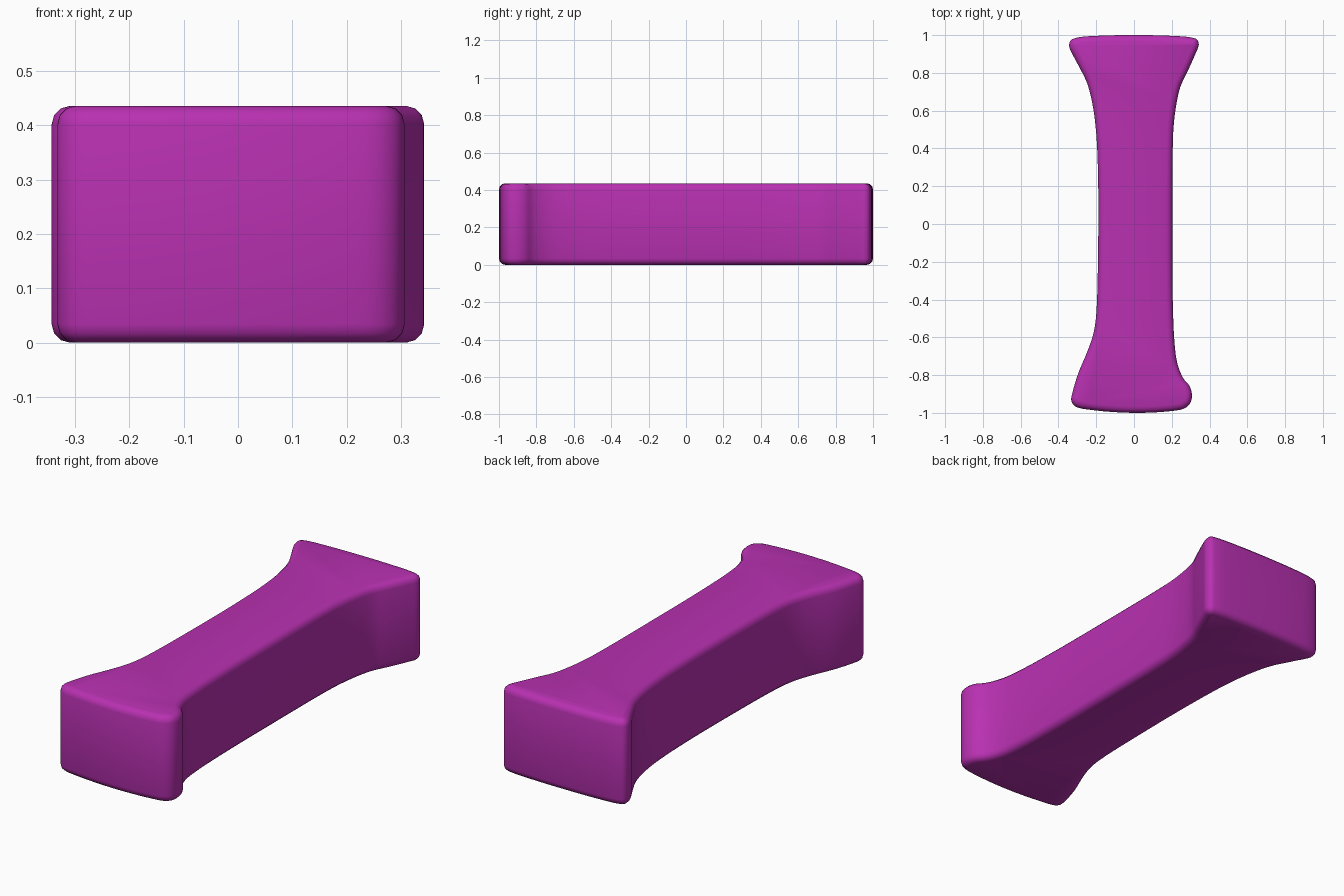
import bpy, bmesh, math
from mathutils import Vector

if "Cube" in bpy.data.objects:
    bpy.data.objects.remove(bpy.data.objects["Cube"])

HEIGHT, RIM, STEPS = 0.436, 0.034, 4

# Plan outline, counter-clockwise from the middle of the back end
OUTLINE = [(0, 1.0), (-.18, .997), (-.30, .987), (-.335, .972), (-.343, .94),
           (-.30, .85), (-.25, .75), (-.22, .635), (-.2, .48), (-.19, .24),
           (-.19, -.13), (-.2, -.48), (-.215, -.58), (-.245, -.67),
           (-.295, -.79), (-.325, -.89), (-.332, -.935), (-.31, -.966),
           (-.22, -.985), (0, -1.0), (.2, -.99), (.265, -.977),
           (.297, -.95), (.307, -.907), (.295, -.86), (.26, -.815),
           (.23, -.74), (.215, -.635), (.205, -.4), (.203, 0), (.205, .4),
           (.21, .52), (.222, .62), (.245, .725), (.28, .8), (.325, .9),
           (.343, .95), (.333, .977), (.30, .988), (.18, .997)]


def smooth_closed(points, steps):
    """Centripetal spline through a closed list of points."""
    p = [Vector(q) for q in points]
    n, out = len(p), []
    for i in range(n):
        a, b, c, d = (p[(i + k) % n] for k in (-1, 0, 1, 2))
        t1 = math.sqrt((b - a).length)
        t2 = t1 + math.sqrt((c - b).length)
        t3 = t2 + math.sqrt((d - c).length)
        for s in range(steps):
            t = t1 + (t2 - t1) * s / steps
            a1 = a.lerp(b, t / t1)
            a2 = b.lerp(c, (t - t1) / (t2 - t1))
            a3 = c.lerp(d, (t - t2) / (t3 - t2))
            b1 = a1.lerp(a2, t / t2)
            b2 = a2.lerp(a3, (t - t1) / (t3 - t1))
            out.append(b1.lerp(b2, (t - t1) / (t2 - t1)))
    return out


def inset(points, amount):
    out = []
    for i, q in enumerate(points):
        d = (points((i + 1)) if callable(points) else points[(i + 1) % len(points)]) - points[i - 1]
        out.append(q + Vector((-d.y, d.x)).normalized() * amount)
    return out


# Stacked outline rings give the straight walls and rounded rims
plan = smooth_closed(OUTLINE, STEPS)
angles = [0, math.pi / 6, math.pi / 3, math.pi / 2]
rim = [(RIM * (1 - math.cos(a)), RIM * (1 - math.sin(a))) for a in angles]
levels = [(i, z) for i, z in reversed(rim)] + [(i, HEIGHT - z) for i, z in rim]

bm = bmesh.new()
rings = [[bm.verts.new((q.x, q.y, z)) for q in inset(plan, i)] for i, z in levels]
for low, high in zip(rings, rings[1:]):
    for k in range(len(low)):
        j = (k + 1) % len(low)
        bm.faces.new((low[k], low[j], high[j], high[k]))
bm.faces.new(rings[0][::-1])
bm.faces.new(rings[-1])
bmesh.ops.recalc_face_normals(bm, faces=bm.faces[:])
mesh = bpy.data.meshes.new("flared_bar")
bm.to_mesh(mesh)
bm.free()

bar = bpy.data.objects.new("flared_bar", mesh)
bpy.context.collection.objects.link(bar)
mat = bpy.data.materials.new("magenta")
mat.diffuse_color = (0.48, 0.03, 0.44, 1)
mat.use_nodes = True
mat.node_tree.nodes["Principled BSDF"].inputs["Base Color"].default_value = mat.diffuse_color
mesh.materials.append(mat)

bpy.context.view_layer.objects.active = bar
bar.select_set(True)
bpy.ops.object.shade_smooth_by_angle(angle=math.radians(40))
